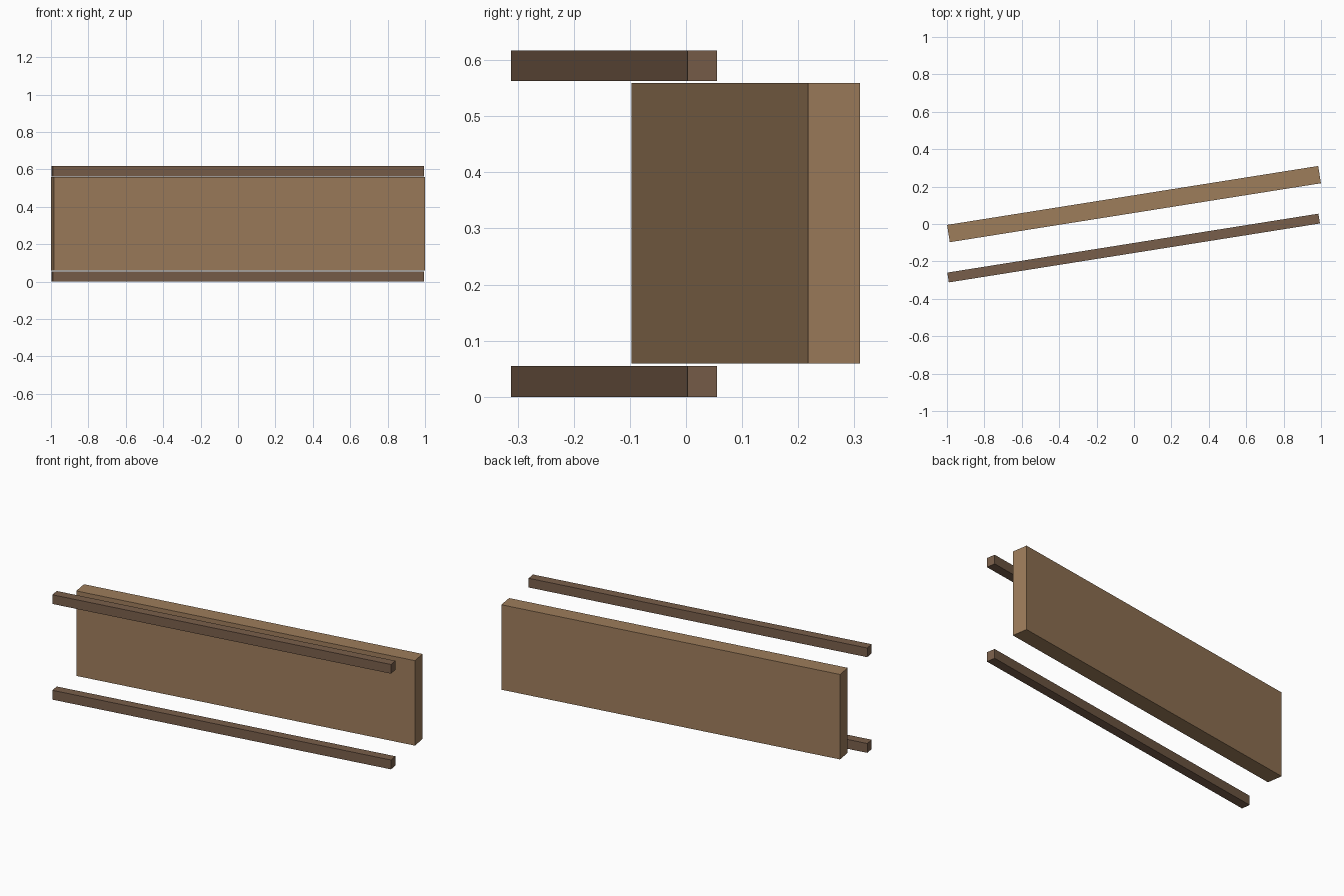
import bpy
import math

if "Cube" in bpy.data.objects:
    bpy.data.objects.remove(bpy.data.objects["Cube"])

ANGLE = math.atan2(0.315, 1.984)  # whole sign is turned slightly about z
LENGTH = 2.009


def material(name, color):
    mat = bpy.data.materials.new(name)
    mat.diffuse_color = (*color, 1)
    mat.use_nodes = True
    mat.node_tree.nodes["Principled BSDF"].inputs["Base Color"].default_value = mat.diffuse_color
    return mat


def beam(name, x, y, z0, z1, depth, mat):
    bpy.ops.mesh.primitive_cube_add(size=1, location=(x, y, (z0 + z1) / 2))
    obj = bpy.context.object
    obj.name = name
    obj.scale = (LENGTH, depth, z1 - z0)
    obj.rotation_euler.z = ANGLE
    obj.data.materials.append(mat)
    return obj


light_wood = material("light_wood", (0.34, 0.205, 0.105))
dark_wood = material("dark_wood", (0.19, 0.113, 0.069))

# Wide board at the back
beam("panel", 0, 0.1065, 0.059, 0.559, 0.0935, light_wood)

# Slim rails in front, below and above the board
for name, z0, z1 in (("bottom_rail", 0, 0.055), ("top_rail", 0.563, 0.617)):
    beam(name, -0.002, -0.1285, z0, z1, 0.053, dark_wood)
